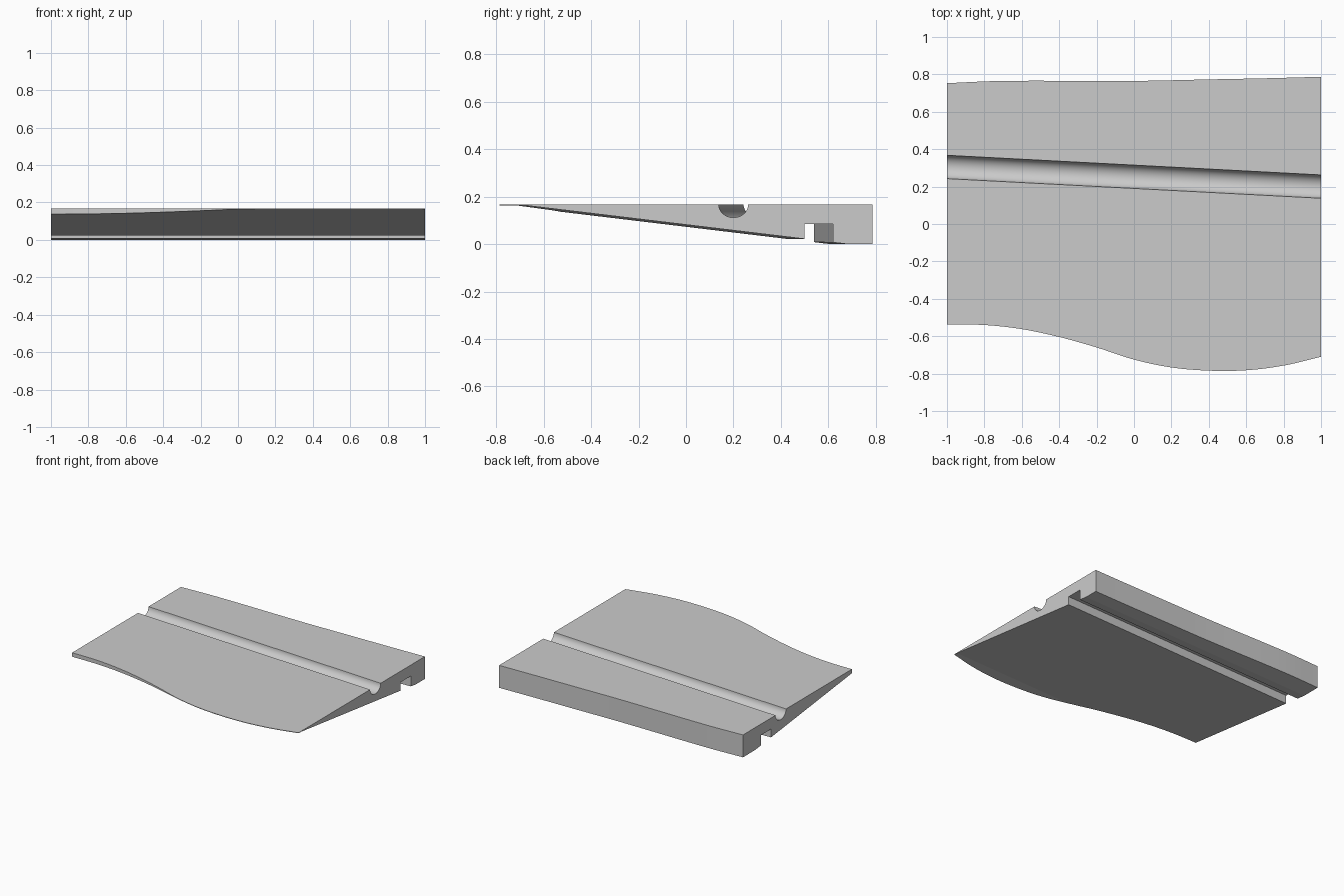
import bpy
import bmesh
import math

cube = bpy.data.objects.get("Cube")
if cube:
    bpy.data.objects.remove(cube, do_unlink=True)

TOP = 0.168        # flat upper surface
EDGE = 0.164       # underside of the thin leading edge
SLOPE = 0.12       # fall of the underside
ARC = 16           # groove segments
STATIONS = 48

# Plan outline: (x, y) along the curved front edge and the back edge
front_edge = [(-1, -.538), (-.8, -.54), (-.6, -.562), (-.4, -.604), (-.2, -.66),
              (0, -.725), (.2, -.767), (.4, -.784), (.6, -.782), (.8, -.757), (1, -.71)]
back_edge = [(-1, .753), (-.7, .765), (0, .765), (.4, .773), (.7, .779), (1, .787)]


def smooth_y(points, x):
    """Cubic interpolation through the points."""
    n = len(points)
    i = max(k for k in range(n - 1) if points[k][0] <= x + 1e-9)

    def tangent(k):
        a, b = points[max(k - 1, 0)], points[min(k + 1, n - 1)]
        return (b[1] - a[1]) / (b[0] - a[0])

    (xa, ya), (xb, yb) = points[i], points[i + 1]
    h = xb - xa
    t = (x - xa) / h
    s = t * t * (3 - 2 * t)
    return (ya + (yb - ya) * s + h * t * (1 - t) ** 2 * tangent(i)
            - h * t * t * (1 - t) * tangent(i + 1))


def section(x):
    """Closed side profile (y, z) of the panel at x."""
    shift = (x - 1) / 2
    front, back = smooth_y(front_edge, x), smooth_y(back_edge, x)
    low = 0.685 + 0.075 * shift               # slope meets the base here
    slot_a, slot_b = 0.50 + 0.08 * shift, 0.62 + 0.08 * shift
    groove = 0.20 - 0.105 * shift

    def under(y):
        return min(EDGE, SLOPE * (low - y))

    kink = max(front, low - EDGE / SLOPE)
    pts = [(front, TOP), (front, under(front)), (kink, under(kink)),
           (slot_a, under(slot_a)), (slot_a, 0.085), (slot_b, 0.085),
           (slot_b, under(slot_b)), (low, 0), (back, 0), (back, TOP)]
    # Rounded groove across the top, from back to front
    for k in range(ARC + 1):
        a = math.pi * k / ARC
        pts.append((groove + 0.0625 * math.cos(a), TOP - 0.056 * math.sin(a)))
    return pts


# Loft the profile along x
bm = bmesh.new()
rings = []
for i in range(STATIONS + 1):
    x = -1 + 2 * i / STATIONS
    rings.append([bm.verts.new((x, y, z)) for y, z in section(x)])
count = len(rings[0])
for ra, rb in zip(rings, rings[1:]):
    for j in range(count):
        k = (j + 1) % count
        face = bm.faces.new((ra[j], ra[k], rb[k], rb[j]))
        # Only curved walls are smooth: front edge, back edge, groove
        face.smooth = j in (0, 8) or 10 <= j < 10 + ARC
bm.faces.new(rings[0])
bm.faces.new(rings[-1][::-1])
bmesh.ops.remove_doubles(bm, verts=bm.verts, dist=1e-5)
bmesh.ops.recalc_face_normals(bm, faces=bm.faces)

# The faces of different walls stay crisp where they meet
for e in bm.edges:
    if len(e.link_faces) == 2 and e.calc_face_angle(0) > math.radians(30):
        e.smooth = False

mesh = bpy.data.meshes.new("grooved_panel")
bm.to_mesh(mesh)
bm.free()
panel = bpy.data.objects.new("grooved_panel", mesh)
bpy.context.collection.objects.link(panel)

# Plain grey
grey = bpy.data.materials.new("light grey")
grey.use_nodes = True
colour = (0.6, 0.6, 0.6, 1)
grey.diffuse_color = colour
grey.node_tree.nodes["Principled BSDF"].inputs["Base Color"].default_value = colour
mesh.materials.append(grey)
